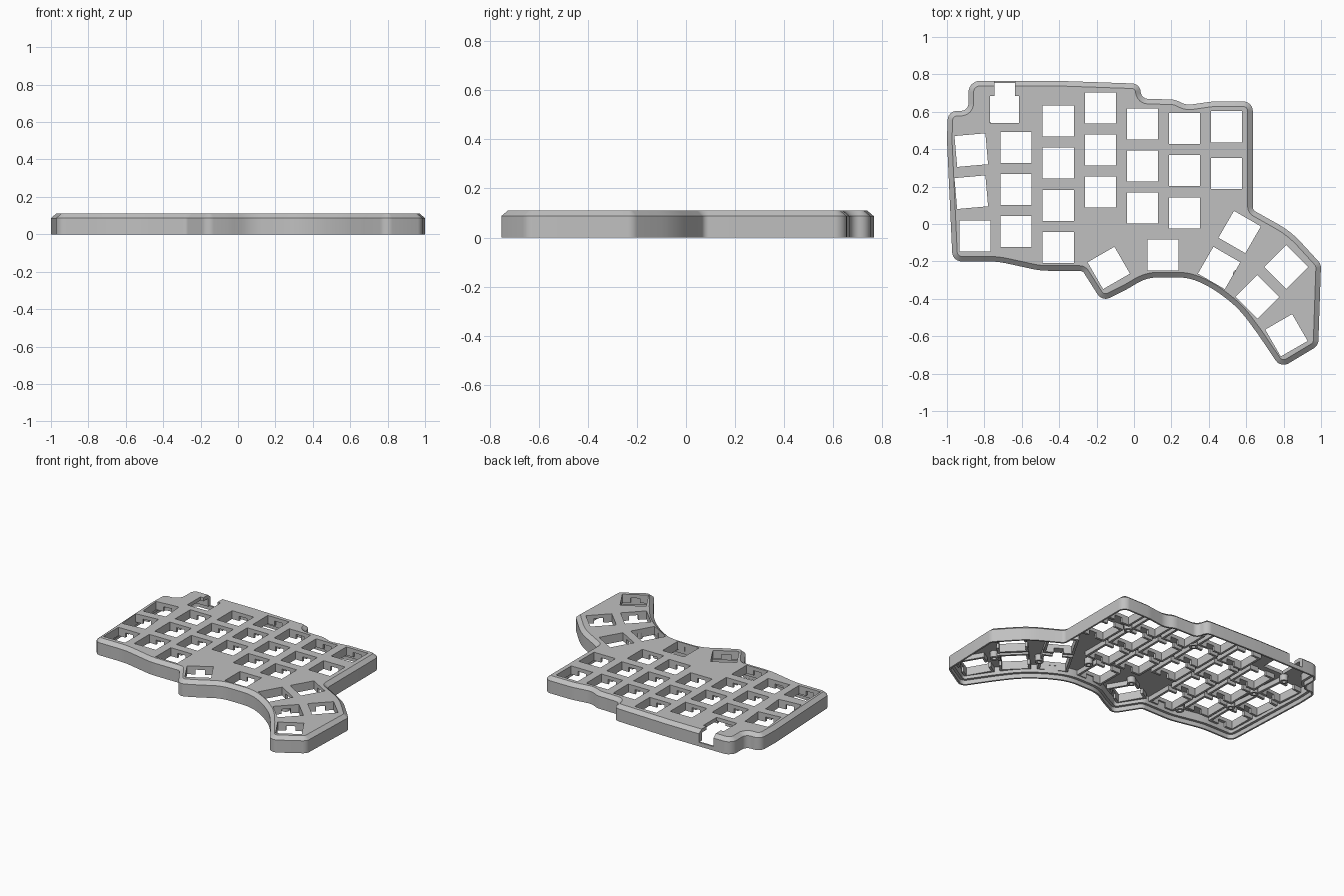
import bpy, bmesh
from math import radians, tan, sin, cos, pi
from mathutils import Vector, Matrix

if "Cube" in bpy.data.objects:
    bpy.data.objects.remove(bpy.data.objects["Cube"])

HEIGHT, PLATE_UNDERSIDE, LEDGE = 0.11, 0.085, 0.03
HOLE = 0.083          # half width of a key opening

grey = bpy.data.materials.new("case grey")
grey.use_nodes = True
grey.diffuse_color = (0.53, 0.53, 0.53, 1)
grey.node_tree.nodes["Principled BSDF"].inputs["Base Color"].default_value = grey.diffuse_color


def finish(bm, name):
    """Turn a bmesh into a named grey object."""
    bmesh.ops.recalc_face_normals(bm, faces=bm.faces)
    mesh = bpy.data.meshes.new(name)
    bm.to_mesh(mesh)
    bm.free()
    mesh.materials.append(grey)
    obj = bpy.data.objects.new(name, mesh)
    bpy.context.collection.objects.link(obj)
    return obj


def smooth(obj):
    bpy.ops.object.select_all(action='DESELECT')
    obj.select_set(True)
    bpy.context.view_layer.objects.active = obj
    bpy.ops.object.shade_smooth_by_angle(angle=radians(30))


def loft(bm, levels, caps=True):
    """Skin a stack of (2D loop, z) levels, all with equal point counts."""
    rings = [[bm.verts.new((p[0], p[1], z)) for p in loop] for loop, z in levels]
    for a, b in zip(rings, rings[1:]):
        for i in range(len(a)):
            bm.faces.new((a[i - 1], a[i], b[i], b[i - 1]))
    if caps:
        bm.faces.new(rings[0])
        bm.faces.new(rings[-1])


def prism(bm, loop, low, high):
    loft(bm, [(loop, low), (loop, high)])


def fillet(corners, steps=6):
    """Round each (x, y, radius) corner with an arc."""
    points = []
    for i, (x, y, r) in enumerate(corners):
        p = Vector((x, y))
        to_prev = Vector(corners[i - 1][:2]) - p
        to_next = Vector(corners[(i + 1) % len(corners)][:2]) - p
        half = to_prev.angle(to_next) / 2
        reach = min(r / tan(half), 0.48 * to_prev.length, 0.48 * to_next.length)
        u, v = to_prev.normalized(), to_next.normalized()
        centre = p + (u + v).normalized() * reach / cos(half)
        a, b = p + u * reach - centre, p + v * reach - centre
        points += [centre + a.lerp(b, k / steps).normalized() * a.length for k in range(steps + 1)]
    return points


def inset(loop, d):
    """Move a clockwise loop inwards by d."""
    result = []
    for i, p in enumerate(loop):
        e1 = (p - loop[i - 1]).normalized()
        e2 = (loop[(i + 1) % len(loop)] - p).normalized()
        n1, n2 = Vector((e1.y, -e1.x)), Vector((e2.y, -e2.x))
        result.append(p + (n1 + n2) * d / (1 + n1.dot(n2)))
    return result


def placed(loop, x, y, angle):
    turn = Matrix.Rotation(radians(angle), 2)
    return [turn @ Vector(p) + Vector((x, y)) for p in loop]


# Case outline, clockwise from the back right corner
corners = [
    (-.995, .605, .05), (-.885, .605, .04), (-.885, .765, .06), (-.4, .765, .5),
    (.03, .75, .05), (.04, .67, .04), (.22, .665, .1), (.28, .635, .15),
    (.42, .655, .3), (.635, .655, .05), (.635, .075, .03), (.84, -.04, .5),
    (1, -.215, .05), (.985, -.65, .05), (.785, -.77, .05), (.66, -.585, .9),
    (.56, -.45, .6), (.43, -.35, .6), (.3, -.285, .5), (.07, -.285, .4),
    (-.04, -.35, .6), (-.17, -.415, .05), (-.275, -.25, .03), (-.5, -.25, .4),
    (-.73, -.2, .5), (-.97, -.2, .05), (-1, .45, .5),
]
outline = fillet(corners)

# Key positions: straight columns, then the turned keys
PITCH = 0.225
columns = [(-.63, .41, 3), (-.405, .55, 4), (-.18, .62, 3), (.045, .535, 3),
           (.27, .51, 3), (.495, .52, 1), (.495, .27, 1), (-.85, -.065, 1), (.155, -.165, 1)]
keys = [(x, top - PITCH * row, 0) for x, top, count in columns for row in range(count)]
keys += [(-.87, .395, 5), (-.87, .17, 5), (-.135, -.235, 30), (.455, -.235, -30),
         (.565, -.043, -30), (.66, -.39, 45), (.815, -.23, 45), (.815, -.595, 30)]

# Hollow case: ceiling, ledge, bottom lip, outer wall and chamfered top
bm = bmesh.new()
cavity, lip = inset(outline, .03), inset(outline, .012)
loft(bm, [(cavity, PLATE_UNDERSIDE), (cavity, LEDGE), (lip, LEDGE), (lip, 0),
          (outline, 0), (outline, .087), (inset(outline, .027), HEIGHT)])
case = finish(bm, "case_shell")

# Key openings and the cable port cut through the back wall
square = [(-HOLE, -HOLE), (HOLE, -HOLE), (HOLE, HOLE), (-HOLE, HOLE)]
bm = bmesh.new()
for key in keys:
    prism(bm, placed(square, *key), .028, .2)
half_port = [(.078, .54), (.078, .685), (.055, .685), (.055, .9)]
port = half_port + [(-x, y) for x, y in reversed(half_port)]
prism(bm, placed(port, -.692, 0, 0), .028, .2)
cutter = finish(bm, "opening_cutter")
cutter.hide_render = True

cut = case.modifiers.new("openings", 'BOOLEAN')
cut.operation, cut.solver, cut.object = 'DIFFERENCE', 'EXACT', cutter
bpy.context.view_layer.objects.active = case
bpy.ops.object.modifier_apply(modifier=cut.name)
bpy.data.objects.remove(cutter)
smooth(case)

# Split frames below each key opening
OUT, GAP = HOLE + .016, .03
upper = [(GAP, HOLE), (GAP, OUT), (OUT, OUT)]
inner = [(HOLE, -HOLE), (HOLE, HOLE)]
bracket = upper + [(x, -y) for x, y in reversed(upper)] + inner
bm = bmesh.new()
for x, y, angle in keys:
    for flip in (0, 180):
        prism(bm, placed(bracket, x, y, angle + flip), .052, PLATE_UNDERSIDE)
finish(bm, "key_frames")

# Hollow screw posts under the plate
posts = [(.38, .395), (.29, -.1), (.555, -.27), (.8, -.42), (-.07, -.11), (-.07, .5),
         (-.745, .29), (-.745, .06), (-.52, -.17), (-.79, .53)]


def circle(x, y, r, sides=20):
    return [(x + r * cos(2 * pi * k / sides), y + r * sin(2 * pi * k / sides)) for k in range(sides)]


bm = bmesh.new()
for x, y in posts:
    bore, rim = circle(x, y, .013), circle(x, y, .027)
    loft(bm, [(bore, PLATE_UNDERSIDE), (bore, .042), (rim, .042), (rim, PLATE_UNDERSIDE)], caps=False)
smooth(finish(bm, "screw_posts"))
